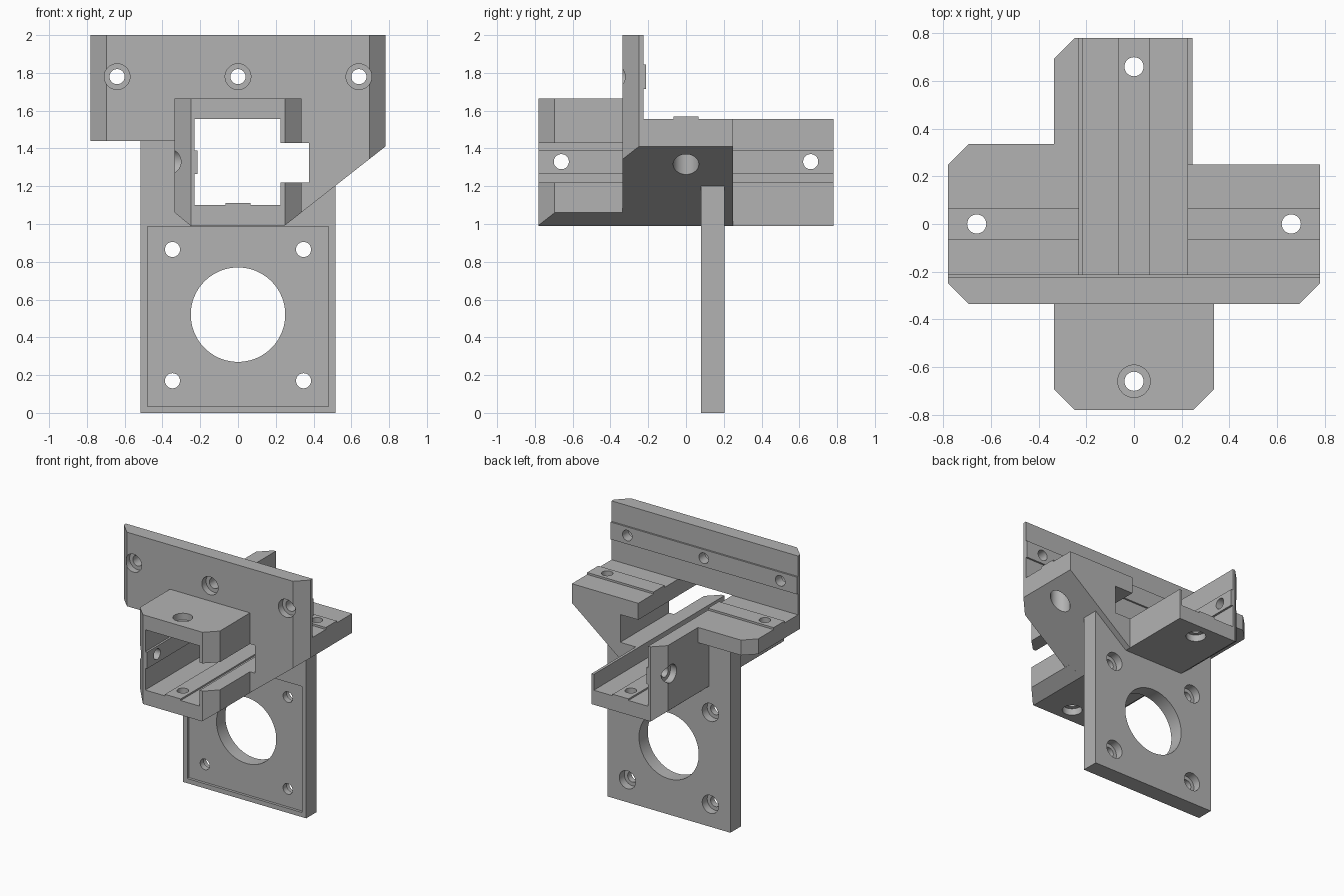
import bpy, bmesh, math
from mathutils import Matrix, Vector

old = bpy.data.objects.get("Cube")
if old:
    bpy.data.objects.remove(old, do_unlink=True)

grey = bpy.data.materials.new("plain_grey")
grey.use_nodes = True
grey.diffuse_color = (0.45, 0.45, 0.45, 1)
grey.node_tree.nodes["Principled BSDF"].inputs["Base Color"].default_value = (0.45, 0.45, 0.45, 1)


def finish(name, bm):
    bmesh.ops.recalc_face_normals(bm, faces=bm.faces)
    mesh = bpy.data.meshes.new(name)
    bm.to_mesh(mesh)
    bm.free()
    mesh.materials.append(grey)
    obj = bpy.data.objects.new(name, mesh)
    bpy.context.collection.objects.link(obj)
    return obj


def prism(name, pts, axis, lo, hi):
    """Extrude a profile: (x, z) points along y, or (x, y) points along z."""
    bm = bmesh.new()
    place = (lambda a, b, t: (a, t, b)) if axis == "y" else (lambda a, b, t: (a, b, t))
    face = bm.faces.new([bm.verts.new(place(a, b, lo)) for a, b in pts])
    step = Vector(place(0, 0, hi - lo))
    ext = bmesh.ops.extrude_face_region(bm, geom=[face])
    bmesh.ops.translate(bm, verts=[v for v in ext["geom"] if isinstance(v, bmesh.types.BMVert)], vec=step)
    return finish(name, bm)


def box(name, x, y, z):
    return prism(name, [(x[0], y[0]), (x[1], y[0]), (x[1], y[1]), (x[0], y[1])], "z", *z)


def rod(axis, centre, r, lo, hi, segments=48):
    """Cylinder cutter along an axis; centre holds the two other coordinates."""
    bm = bmesh.new()
    bmesh.ops.create_cone(bm, cap_ends=True, segments=segments, radius1=r, radius2=r, depth=hi - lo)
    mid, (a, b) = (lo + hi) / 2, centre
    rot, loc = {"x": (Matrix.Rotation(math.pi / 2, 4, "Y"), (mid, a, b)),
                "y": (Matrix.Rotation(math.pi / 2, 4, "X"), (a, mid, b)),
                "z": (Matrix.Identity(4), (a, b, mid))}[axis]
    bm.transform(Matrix.Translation(loc) @ rot)
    return finish("hole_cutter", bm)


def combine(target, tool, operation):
    tool.hide_render = True
    mod = target.modifiers.new("combine", "BOOLEAN")
    mod.operation, mod.solver, mod.object = operation, "EXACT", tool
    bpy.context.view_layer.objects.active = target
    bpy.ops.object.modifier_apply(modifier=mod.name)
    bpy.data.objects.remove(tool, do_unlink=True)


def add(tool):
    combine(body, tool, "UNION")


def cut(tool):
    combine(body, tool, "DIFFERENCE")


# Central block with side shelf and sloped gusset
body = prism("corner_bracket", [(-.78, 1.44), (-.335, 1.44), (-.335, 1.06), (-.25, .99), (.245, .99),
                                (.78, 1.41), (.78, 1.555), (-.78, 1.555)], "y", -.335, .25)
# Wider shelf, upright plate, front sleeve, rear channel, motor plate
add(box("wide_shelf", (-.78, -.3), (.2, .335), (1.44, 1.555)))
add(box("upright_plate", (-.78, .78), (-.335, -.225), (1.44, 2)))
add(prism("front_sleeve", [(-.335, 1.06), (-.25, .99), (.245, .99), (.335, 1.06),
                           (.335, 1.665), (-.335, 1.665)], "y", -.78, -.28))
add(prism("rear_channel", [(-.335, 1.06), (-.25, .99), (.245, .99), (.245, 1.22), (-.26, 1.22),
                           (-.26, 1.555), (-.335, 1.555)], "y", .2, .78))
add(box("rear_wall", (-.3, -.23), (.2, .78), (1.15, 1.555)))
add(prism("motor_plate", [(-.515, 0), (.515, 0), (.515, 1.22), (-.515, 1.5)], "y", .08, .205))

# Square bore, side slot and shallow motor pocket
cut(box("bore_cutter", (-.23, .225), (-1, 1), (1.10, 1.556)))
cut(box("slot_cutter", (.2, .375), (-1, 1), (1.22, 1.43)))
cut(box("pocket_cutter", (-.48, .48), (.05, .1), (.035, .988)))

# Raised ribs that key into the rail grooves
add(box("floor_rib", (-.065, .067), (-.78, .78), (1.05, 1.112)))
add(box("wall_rib", (-.27, -.215), (-.69, .69), (1.265, 1.39)))
add(box("wall_rib_ends", (-.245, -.215), (-.78, .78), (1.265, 1.39)))
add(box("plate_rib", (-.78, .78), (-.26, -.212), (1.715, 1.845)))
for x in ((-.78, -.23), (.225, .78)):
    add(box("shelf_rib", x, (-.065, .067), (1.5, 1.57)))


# Bevelled upright corners
def chamfer(x, y, z, c=.085, e=.06):
    sx, sy = math.copysign(1, x), math.copysign(1, y)
    cut(prism("chamfer_cutter", [(x - sx * (c + e), y + sy * e), (x + sx * e, y - sy * (c + e)),
                                 (x + sx * .1, y + sy * .1)], "z", *z))


for s in (-1, 1):
    chamfer(s * .335, -.78, (.9, 1.8))
    chamfer(s * .78, -.335, (1.2, 2.1))
chamfer(-.78, .335, (1.3, 1.7))
chamfer(-.335, .78, (.9, 1.7))

# Screw holes with counterbores
R, CB = .04, .068
for x in (-.64, 0, .64):
    cut(rod("y", (x, 1.78), R, -.5, -.1))
    cut(rod("y", (x, 1.78), CB, -.5, -.285))
for s in (-1, 1):
    cut(rod("z", (s * .66, 0), R, 1.1, 1.7))
    cut(rod("z", (s * .66, 0), CB, 1.1, 1.495))
    cut(rod("z", (0, s * .66), R, .9, 1.8))
    cut(rod("z", (0, s * .66), CB, .9, 1.04))
    cut(rod("x", (s * .66, 1.33), R, -.5, -.1))
    cut(rod("x", (s * .66, 1.33), CB, -.5, -.285))
    for z in (.17, .865):
        cut(rod("y", (s * .347, z), R, 0, .4))
        cut(rod("y", (s * .347, z), CB, .145, .4))
cut(rod("z", (0, -.66), CB, 1.615, 1.8))

# Motor opening
cut(rod("y", (0, .52), .25, 0, .4, 96))

bpy.ops.object.select_all(action="DESELECT")
body.select_set(True)
bpy.context.view_layer.objects.active = body
bpy.ops.object.shade_smooth_by_angle(angle=math.radians(25))
